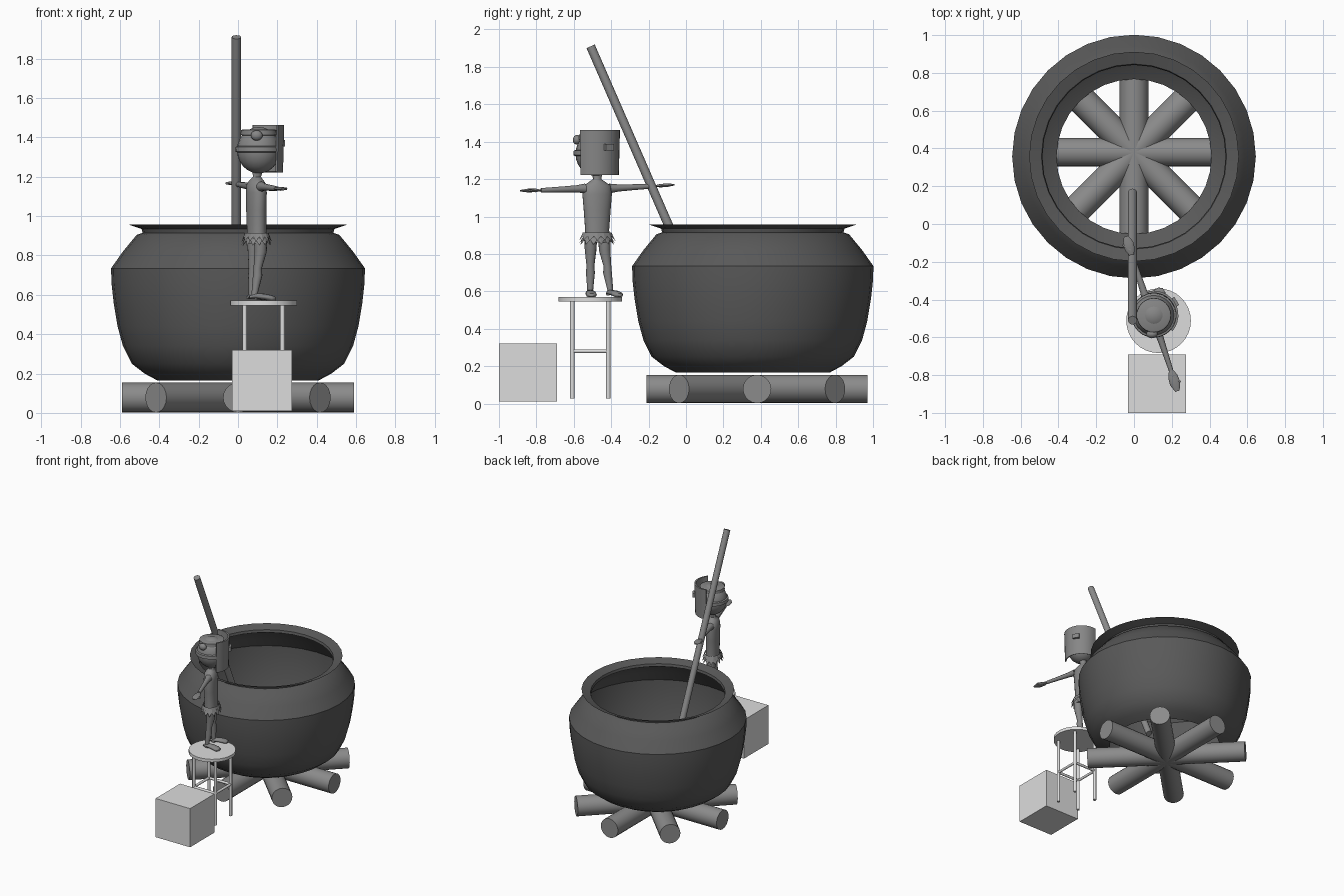
import bpy, bmesh, math
from mathutils import Vector, Matrix

if "Cube" in bpy.data.objects:
    bpy.data.objects.remove(bpy.data.objects["Cube"])


def material(name, v):
    m = bpy.data.materials.new(name)
    m.diffuse_color = (v, v, v, 1)
    m.use_nodes = True
    m.node_tree.nodes["Principled BSDF"].inputs["Base Color"].default_value = m.diffuse_color
    return m


IRON = material("dark iron", 0.10)
WOOD = material("grey wood", 0.26)
SKIN = material("grey figure", 0.24)
PALE = material("pale grey", 0.72)


def finish(name, bm, mat, angle=35):
    bmesh.ops.recalc_face_normals(bm, faces=bm.faces)
    me = bpy.data.meshes.new(name)
    bm.to_mesh(me)
    bm.free()
    ob = bpy.data.objects.new(name, me)
    bpy.context.collection.objects.link(ob)
    me.materials.append(mat)
    if angle:
        bpy.ops.object.select_all(action='DESELECT')
        bpy.context.view_layer.objects.active = ob
        ob.select_set(True)
        bpy.ops.object.shade_smooth_by_angle(angle=math.radians(angle))
    return ob


def skin_rings(bm, rings, caps=True):
    n = len(rings[0])
    for a, b in zip(rings, rings[1:]):
        for i in range(n):
            j = (i + 1) % n
            bm.faces.new((a[i], a[j], b[j], b[i]))
    if caps:
        bm.faces.new(rings[0])
        bm.faces.new(rings[-1])


def loft(name, sections, mat, n=20, caps=True, turn=0, angle=35):
    """Stack of level ellipses: (x, y, z, rx, ry), each turned about z."""
    bm = bmesh.new()
    rot = Matrix.Rotation(turn, 3, 'Z')
    rings = []
    for x, y, z, rx, ry in sections:
        rings.append([bm.verts.new(Vector((x, y, z)) + rot @ Vector(
            (rx * math.cos(t), ry * math.sin(t), 0)))
            for t in (2 * math.pi * i / n for i in range(n))])
    skin_rings(bm, rings, caps)
    return finish(name, bm, mat, angle)


def tube(name, points, mat, n=12, angle=40, flat=1.0):
    """Tube through (x, y, z, radius); flat squashes its height."""
    bm = bmesh.new()
    d = (Vector(points[-1][:3]) - Vector(points[0][:3])).normalized()
    side = d.cross(Vector((0, 0, 1)))
    side = side.normalized() if side.length > 0.01 else Vector((1, 0, 0))
    up = side.cross(d)
    rings = [[bm.verts.new(Vector(p[:3]) + p[3] * (
        side * math.cos(2 * math.pi * i / n) + up * flat * math.sin(2 * math.pi * i / n)))
        for i in range(n)] for p in points]
    skin_rings(bm, rings)
    return finish(name, bm, mat, angle)


def ball(name, centre, size, mat, turn=0):
    bm = bmesh.new()
    bmesh.ops.create_uvsphere(bm, u_segments=20, v_segments=12, radius=1, matrix=(
        Matrix.Translation(centre) @ Matrix.Rotation(turn, 4, 'Z') @ Matrix.Diagonal((*size, 1))))
    return finish(name, bm, mat)


def box(name, centre, size, mat, turn=0):
    bm = bmesh.new()
    bmesh.ops.create_cube(bm, size=1, matrix=(
        Matrix.Translation(centre) @ Matrix.Rotation(turn, 4, 'Z') @ Matrix.Diagonal((*size, 1))))
    return finish(name, bm, mat, 0)


# Cauldron: thin open shell, open at the bottom, flared rim
profile = [(0.41, 0.165), (0.475, 0.2), (0.54, 0.25), (0.585, 0.34), (0.612, 0.44),
           (0.632, 0.56), (0.643, 0.66), (0.645, 0.735), (0.585, 0.82),
           (0.515, 0.905), (0.485, 0.915), (0.49, 0.935), (0.555, 0.957)]
loft("cauldron", [(0, 0.357, z, r, r) for r, z in profile], IRON, 32, caps=False)

# Crossed logs under the cauldron
for k in range(4):
    c, s = 0.59 * math.cos(k * math.pi / 4), 0.59 * math.sin(k * math.pi / 4)
    tube(f"log_{k + 1}", [(-c, 0.38 - s, 0.078, 0.076), (c, 0.38 + s, 0.078, 0.076)], WOOD, 20)

# Stirring stick
tube("stirring_stick", [(-0.008, 0.165, 0.36, 0.024), (-0.008, -0.51, 1.91, 0.024)], WOOD, 16)

# Stool: seat, four legs, stretchers
SX, SY, H = 0.13, -0.512, 0.096
loft("stool_seat", [(SX, SY, 0.546, 0.171, 0.171), (SX, SY, 0.57, 0.171, 0.171)], PALE, 32)
for i in (-1, 1):
    for j in (-1, 1):
        x, y = SX + i * H, SY + j * H
        tube(f"stool_leg_{i}_{j}", [(x, y, 0.028, 0.012), (x, y, 0.55, 0.012)], PALE)
    tube(f"stool_stretcher_y_{i}", [(SX + i * H, SY - H, 0.28, 0.01), (SX + i * H, SY + H, 0.28, 0.01)], PALE)
    tube(f"stool_stretcher_x_{i}", [(SX - H, SY + i * H, 0.28, 0.01), (SX + H, SY + i * H, 0.28, 0.01)], PALE)

# Step box
box("step_box", (0.122, -0.845, 0.165), (0.306, 0.31, 0.31), PALE)

# Figure: torso and neck, broad side along the arms
TURN = math.radians(18)
loft("torso", [(0.095, -0.475, 0.86, 0.05, 0.07), (0.095, -0.475, 0.93, 0.048, 0.066),
               (0.093, -0.475, 1.03, 0.049, 0.074), (0.093, -0.475, 1.12, 0.05, 0.082),
               (0.093, -0.475, 1.165, 0.045, 0.075), (0.094, -0.475, 1.185, 0.032, 0.045),
               (0.097, -0.475, 1.2, 0.02, 0.022), (0.1, -0.475, 1.24, 0.03, 0.03)],
     SKIN, turn=TURN, angle=60)

# Ragged skirt: two layers with jagged hems
for k, (top, hem) in enumerate([(0.915, 0.87), (0.89, 0.85)]):
    bm = bmesh.new()
    n = 28
    rings = []
    for level in (0, 1):
        ring = []
        for i in range(n):
            t = 2 * math.pi * (i + k) / n
            out = 1.0 + level * (0.3 if i % 2 else 0.1)
            z = top if level == 0 else hem + (0 if i % 2 else 0.025)
            v = Matrix.Rotation(TURN, 3, 'Z') @ Vector((0.058 * out * math.cos(t), 0.078 * out * math.sin(t), 0))
            ring.append(bm.verts.new(v + Vector((0.095, -0.475, z))))
        rings.append(ring)
    skin_rings(bm, rings, caps=False)
    finish(f"skirt_layer_{k + 1}", bm, SKIN, 0)

# Legs and feet
for side, hip, ankle, toe in [("near", (0.115, -0.51), (0.085, -0.512), (0.185, -0.505)),
                              ("far", (0.08, -0.435), (0.07, -0.405), (0.155, -0.355))]:
    mid = [(a + b) / 2 for a, b in zip(hip, ankle)]
    tube(f"{side}_leg", [(*hip, 0.90, 0.036), (*hip, 0.82, 0.031), (*mid, 0.735, 0.021),
                         (*mid, 0.70, 0.024), (*ankle, 0.61, 0.016), (*ankle, 0.58, 0.02)], SKIN, angle=60)
    p = [tuple(a + (b - a) * f for a, b in zip(ankle, toe)) for f in (-0.28, 0, 0.5, 0.85, 1.05)]
    tube(f"{side}_foot", [(*p[0], 0.588, 0.012), (*p[1], 0.595, 0.024), (*p[2], 0.59, 0.028),
                          (*p[3], 0.582, 0.03), (*p[4], 0.58, 0.016)], SKIN, angle=60, flat=0.55)

# Outstretched arms with flat hands
for side, s, e, tip in [("left", (0.068, -0.41, 1.15), (-0.012, -0.165, 1.163), (-0.042, -0.065, 1.17)),
                        ("right", (0.118, -0.54, 1.15), (0.196, -0.775, 1.14), (0.23, -0.885, 1.138))]:
    s, e, tip = map(Vector, (s, e, tip))
    m = s.lerp(e, 0.5)
    tube(f"{side}_arm", [(*s, 0.026), (*s.lerp(e, 0.2), 0.019), (*m, 0.016), (*e, 0.012)], SKIN, angle=60)
    tube(f"{side}_hand", [(*e, 0.012), (*e.lerp(tip, 0.3), 0.026), (*e.lerp(tip, 0.65), 0.028),
                          (*tip, 0.012)], SKIN, angle=60, flat=0.35)
    across = (tip - e).cross(Vector((0, 0, 1))).normalized() * -0.03
    tube(f"{side}_thumb", [(*e.lerp(tip, 0.25), 0.01), (*(e.lerp(tip, 0.65) + across), 0.006)], SKIN)

# Head with ear knots and straps
HX, HY, FACE = 0.105, -0.483, math.radians(32)
ball("head", (HX, HY, 1.335), (0.11, 0.108, 0.118), SKIN)
for k, (z, r) in enumerate([(1.425, 0.085), (1.34, 0.112)]):
    loft(f"strap_{k + 1}", [(HX, HY, z - 0.016, r * 0.98, r * 0.98), (HX, HY, z - 0.012, r + 0.007, r + 0.007),
                            (HX, HY, z + 0.012, r + 0.005, r + 0.005), (HX, HY, z + 0.016, r * 0.96, r * 0.96)], SKIN, 24)
ball("strap_knot", (HX - 0.01, HY - 0.1, 1.41), (0.03, 0.022, 0.026), SKIN)

# Curved face mask: part of a cylinder wall, with a block nose
bm = bmesh.new()
cols = []
for i in range(13):
    t = FACE + math.radians(-72 + 12 * i)
    cols.append([bm.verts.new((HX + r * math.cos(t), HY + r * math.sin(t), z))
                 for r, z in ((0.112, 1.228), (0.124, 1.222), (0.13, 1.462), (0.118, 1.462))])
skin_rings(bm, cols)
finish("face_mask", bm, SKIN)
nose = Vector((math.cos(FACE), math.sin(FACE), 0)) * 0.128
box("mask_nose", Vector((HX, HY, 1.37)) + nose, (0.03, 0.05, 0.034), SKIN, FACE)
